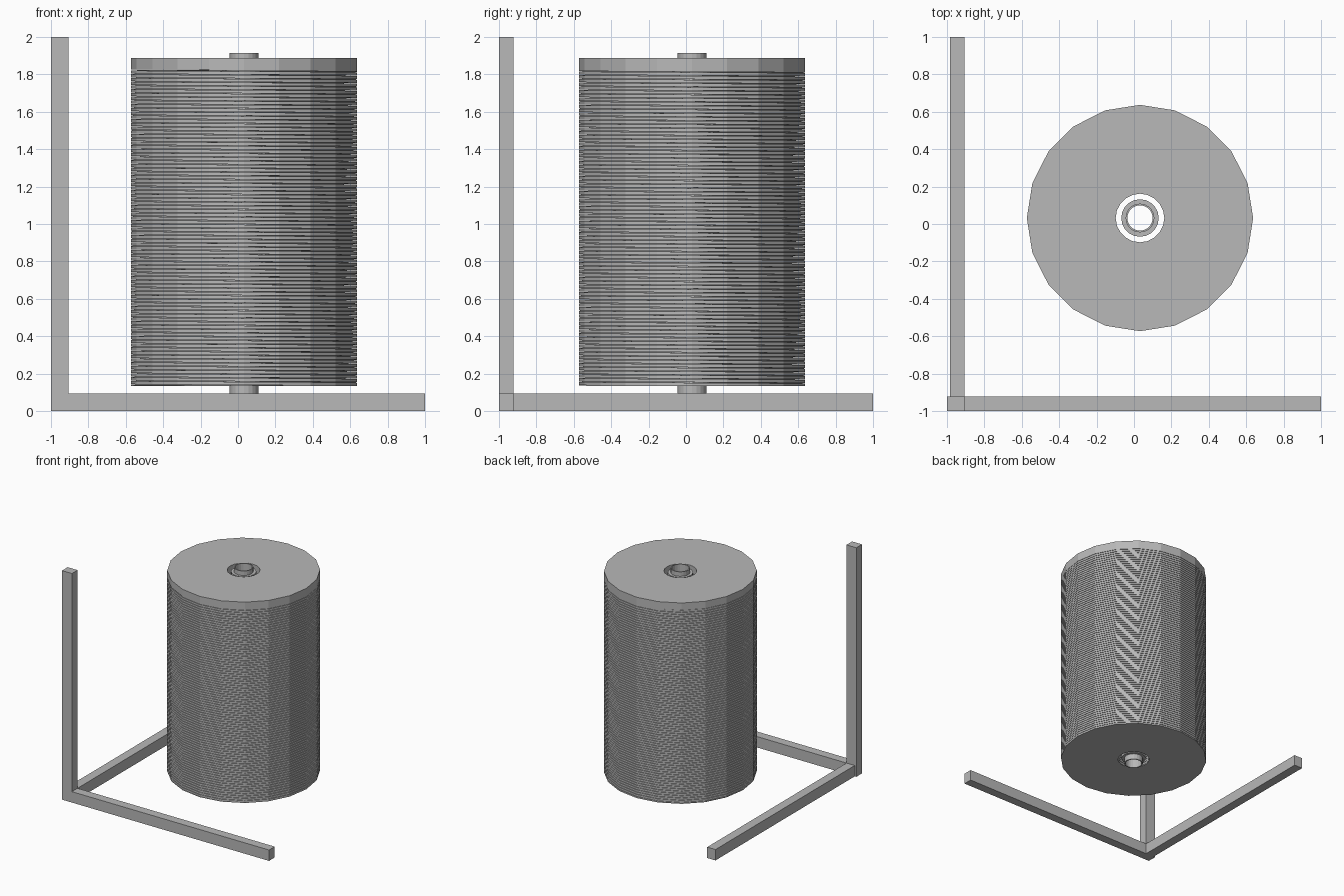
import bpy
import bmesh
from math import cos, sin, tau

cube = bpy.data.objects.get("Cube")
if cube:
    bpy.data.objects.remove(cube, do_unlink=True)

grey = bpy.data.materials.new("plain grey")
grey.use_nodes = True
colour = (0.48, 0.48, 0.48, 1)
grey.diffuse_color = colour
grey.node_tree.nodes["Principled BSDF"].inputs["Base Color"].default_value = colour

SIDES = 20
CENTRE = 0.032
RADIUS = 0.605
HOLE = 0.13


def finish(name, bm):
    bmesh.ops.recalc_face_normals(bm, faces=bm.faces)
    mesh = bpy.data.meshes.new(name)
    bm.to_mesh(mesh)
    bm.free()
    mesh.materials.append(grey)
    obj = bpy.data.objects.new(name, mesh)
    bpy.context.collection.objects.link(obj)
    return obj


def bridge(bm, a, b):
    for j in range(len(a)):
        k = (j + 1) % len(a)
        bm.faces.new((a[j], a[k], b[k], b[j]))


def section(bm, angle, inner, outer, low, high):
    """Rectangular cross-section standing at one angle about the axis."""
    corners = ((inner, low), (outer, low), (outer, high), (inner, high))
    return [bm.verts.new((CENTRE + r * cos(angle), CENTRE + r * sin(angle), z))
            for r, z in corners]


def tube(name, inner, outer, low, high):
    bm = bmesh.new()
    rings = [section(bm, tau * i / SIDES, inner, outer, low, high)
             for i in range(SIDES)]
    for i in range(SIDES):
        bridge(bm, rings[i - 1], rings[i])
    return finish(name, bm)


def spiral(name, low, high, pitch, fill):
    """Continuous flat winding that descends anticlockwise."""
    bm = bmesh.new()
    steps = round((high - low) / pitch * SIDES)
    previous = None
    for i in range(steps + 1):
        z = low + pitch * (i / SIDES - 1)
        bottom = max(z, low)
        top = max(z + pitch * fill, low + pitch * 0.1)
        ring = section(bm, -tau * i / SIDES, HOLE, RADIUS, bottom, top)
        if previous:
            bridge(bm, previous, ring)
        else:
            bm.faces.new(ring)
        previous = ring
    bm.faces.new(previous)
    return finish(name, bm)


def beam(name, start, end):
    bm = bmesh.new()
    bmesh.ops.create_cube(bm, size=1)
    for v in bm.verts:
        v.co = [a + (c + 0.5) * (b - a) for a, b, c in zip(start, end, v.co)]
    return finish(name, bm)


# Corner frame of three beams
beam("upright_beam", (-1, -1, 0), (-0.905, -0.922, 2))
beam("front_beam", (-0.905, -1, 0), (1, -0.922, 0.095))
beam("side_beam", (-0.985, -0.922, 0), (-0.905, 1, 0.095))

# Wound stack with a solid top
spiral("wound_stack", 0.134, 1.84, 0.02, 0.85)
tube("top_collar", HOLE, RADIUS, 1.825, 1.888)

# Hollow core with a thicker sleeve inside the stack
tube("core_tube", 0.068, 0.077, 0.095, 1.914)
tube("core_sleeve", 0.077, 0.1, 0.145, 1.875)
